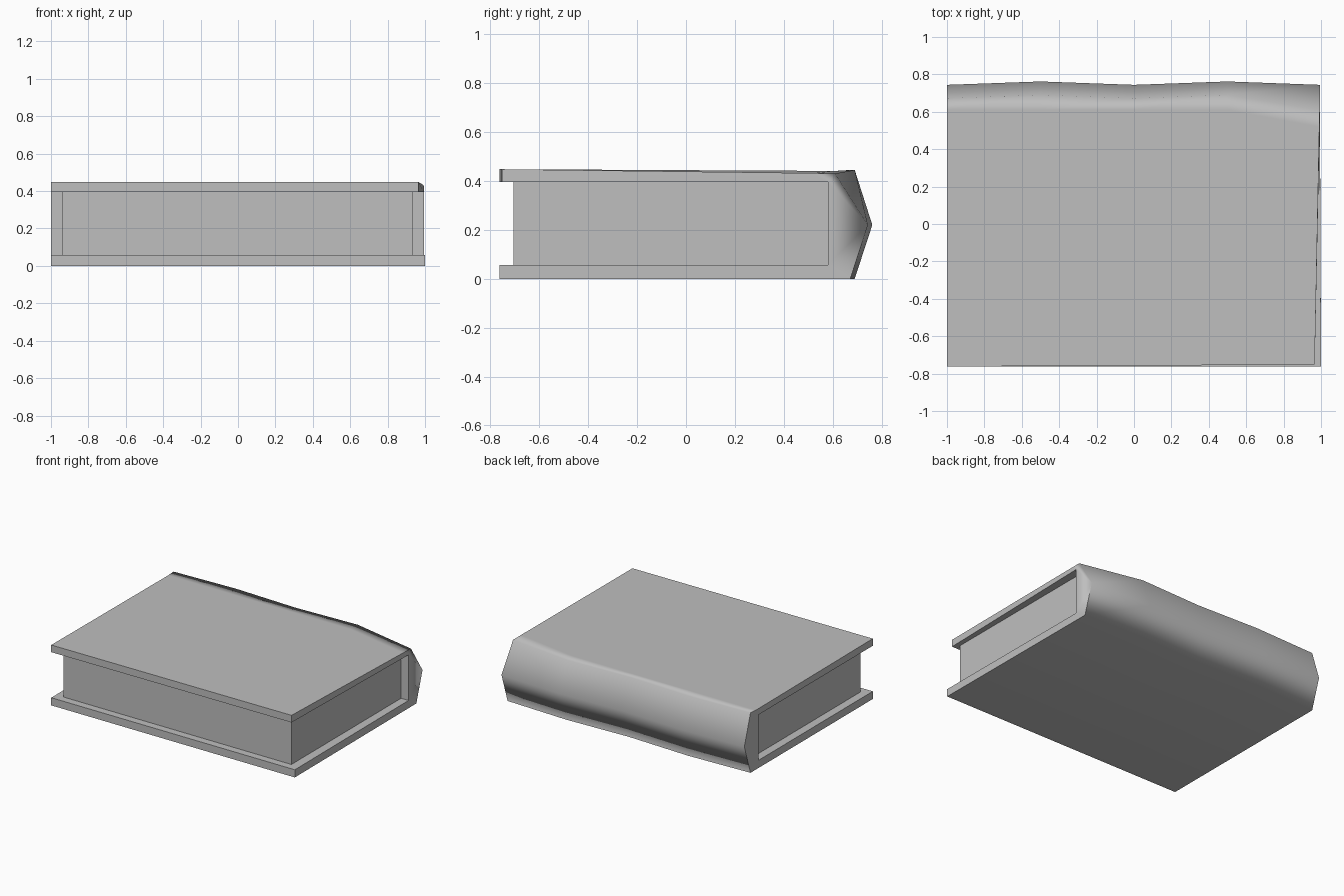
import bpy, bmesh, math

cube = bpy.data.objects.get("Cube")
if cube:
    bpy.data.objects.remove(cube, do_unlink=True)

# One plain grey for cover and pages
grey = bpy.data.materials.new("mid_grey")
grey.use_nodes = True
grey.diffuse_color = (0.52, 0.52, 0.52, 1)
grey.node_tree.nodes["Principled BSDF"].inputs["Base Color"].default_value = (0.52, 0.52, 0.52, 1)

BOARD, INNER_TOP, TOP = 0.057, 0.395, 0.448
FRONT, HINGE = -0.762, 0.58


def finish(name, bm):
    bmesh.ops.recalc_face_normals(bm, faces=bm.faces[:])
    mesh = bpy.data.meshes.new(name)
    bm.to_mesh(mesh)
    bm.free()
    mesh.materials.append(grey)
    obj = bpy.data.objects.new(name, mesh)
    bpy.context.collection.objects.link(obj)
    return obj


def section(x):
    """Cross-section of the cover: top board, hinge dip, pointed spine, bottom board."""
    bulge = 0.018 * math.sin(math.pi * x) ** 2
    top_front = FRONT + 0.005 * (x + 1)
    outer = [(top_front, TOP), (0.61, 0.441), (0.672 + bulge, TOP - 0.003),
             (0.744 + bulge, 0.22), (0.672 + bulge, 0), (FRONT, 0)]
    inner = [(FRONT, BOARD), (HINGE, BOARD), (HINGE, INNER_TOP), (top_front, INNER_TOP)]
    return [[x, y, z] for y, z in outer + inner]


# Cover: wavy spine swept along the length
stations = [section(x) for x in (-1, -0.5, 0, 0.5, 1)]

# Worn end, where the top board is pulled in and its spine corner is pressed down
end = stations[-1]
for i in (0, 9):
    end[i][0] = 0.966
for i in (3, 4, 7, 8):
    end[i][0] = 0.994
end[1] = [0.991, 0.52, 0.432]
end[2] = [0.993, 0.61, 0.43]

bm = bmesh.new()
rings = [[bm.verts.new(p) for p in ring] for ring in stations]
n = len(rings[0])
for a, b in zip(rings, rings[1:]):
    for i in range(n):
        j = (i + 1) % n
        bm.faces.new((a[i], a[j], b[j], b[i]))
for ring in (rings[0], rings[-1]):
    for cap in ((0, 1, 8, 9), (1, 2, 3, 8), (3, 4, 7, 8), (4, 5, 6, 7)):
        bm.faces.new([ring[i] for i in cap])
cover = finish("book_cover", bm)
bpy.ops.object.select_all(action="DESELECT")
cover.select_set(True)
bpy.context.view_layer.objects.active = cover
bpy.ops.object.shade_smooth_by_angle(angle=math.radians(84))

# Large flat boards keep their direction, the spine blends into them
weighted = cover.modifiers.new("weighted_normals", "WEIGHTED_NORMAL")
weighted.mode = "FACE_AREA"
weighted.keep_sharp = True

# Page block between the boards
bm = bmesh.new()
bmesh.ops.create_cube(bm, size=1)
for v in bm.verts:
    v.co = (0.933 if v.co.x > 0 else -0.938,
            HINGE if v.co.y > 0 else -0.706,
            INNER_TOP if v.co.z > 0 else BOARD)
finish("page_block", bm)
